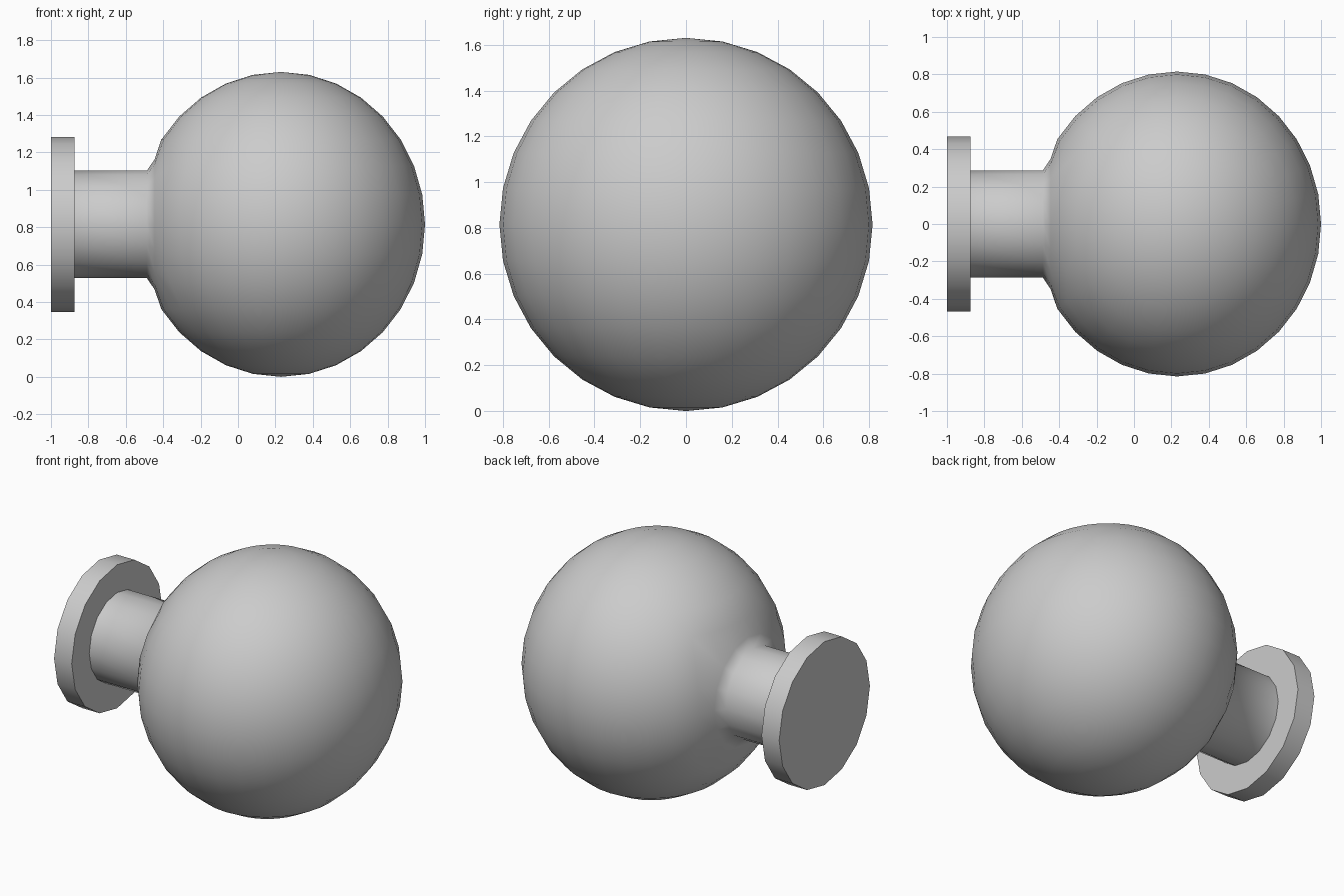
import bpy, bmesh
from math import atan2, cos, sin, pi, radians
from mathutils import Matrix

if "Cube" in bpy.data.objects:
    bpy.data.objects.remove(bpy.data.objects["Cube"])

RX, R = 0.77, 0.815          # ball half-length along x, ball radius in y/z
CX, CZ = 0.23, 0.815         # ball centre


def extrude_ring(bm, edges, x, r):
    """Extrude an open loop and reshape the new loop to a circle at x."""
    out = bmesh.ops.extrude_edge_only(bm, edges=edges)["geom"]
    for v in (g for g in out if isinstance(g, bmesh.types.BMVert)):
        d = r / v.co.yz.length
        v.co = (x, v.co.y * d, v.co.z * d)
    return [g for g in out if isinstance(g, bmesh.types.BMEdge)]


# Ball
bm = bmesh.new()
bmesh.ops.create_uvsphere(bm, u_segments=32, v_segments=16, radius=1)

# Open a 4 x 4 face hole on the left side, leaving a 16-sided border
step = pi / 16
hole = [v for v in bm.verts if v.co.x < -0.5
        and abs(atan2(v.co.y, -v.co.x)) < 1.5 * step
        and abs(v.co.z) < sin(1.5 * step)]
bmesh.ops.delete(bm, geom=hole, context='VERTS')
bmesh.ops.transform(bm, verts=bm.verts,
                    matrix=Matrix.Translation((CX, 0, 0)) @ Matrix.Diagonal((RX, R, R, 1)))

# Round the border of the hole
loop = [e for e in bm.edges if e.is_boundary]
for v in {v for e in loop for v in e.verts}:
    a = round(atan2(v.co.z, v.co.y) / (pi / 8)) * pi / 8
    v.co = (-0.446, 0.348 * cos(a), 0.348 * sin(a))

# Neck and flange
for x, r in [(-0.487, 0.287), (-0.86, 0.287), (-0.873, 0.287),
             (-0.873, 0.468), (-1.0, 0.468)]:
    loop = extrude_ring(bm, loop, x, r)
bmesh.ops.contextual_create(bm, geom=loop)
bmesh.ops.recalc_face_normals(bm, faces=bm.faces)
bmesh.ops.translate(bm, verts=bm.verts, vec=(0, 0, CZ))

mesh = bpy.data.meshes.new("ball_knob")
bm.to_mesh(mesh)
bm.free()
knob = bpy.data.objects.new("ball_knob", mesh)
bpy.context.collection.objects.link(knob)
bpy.context.view_layer.objects.active = knob
knob.select_set(True)
bpy.ops.object.shade_smooth_by_angle(angle=radians(60))
